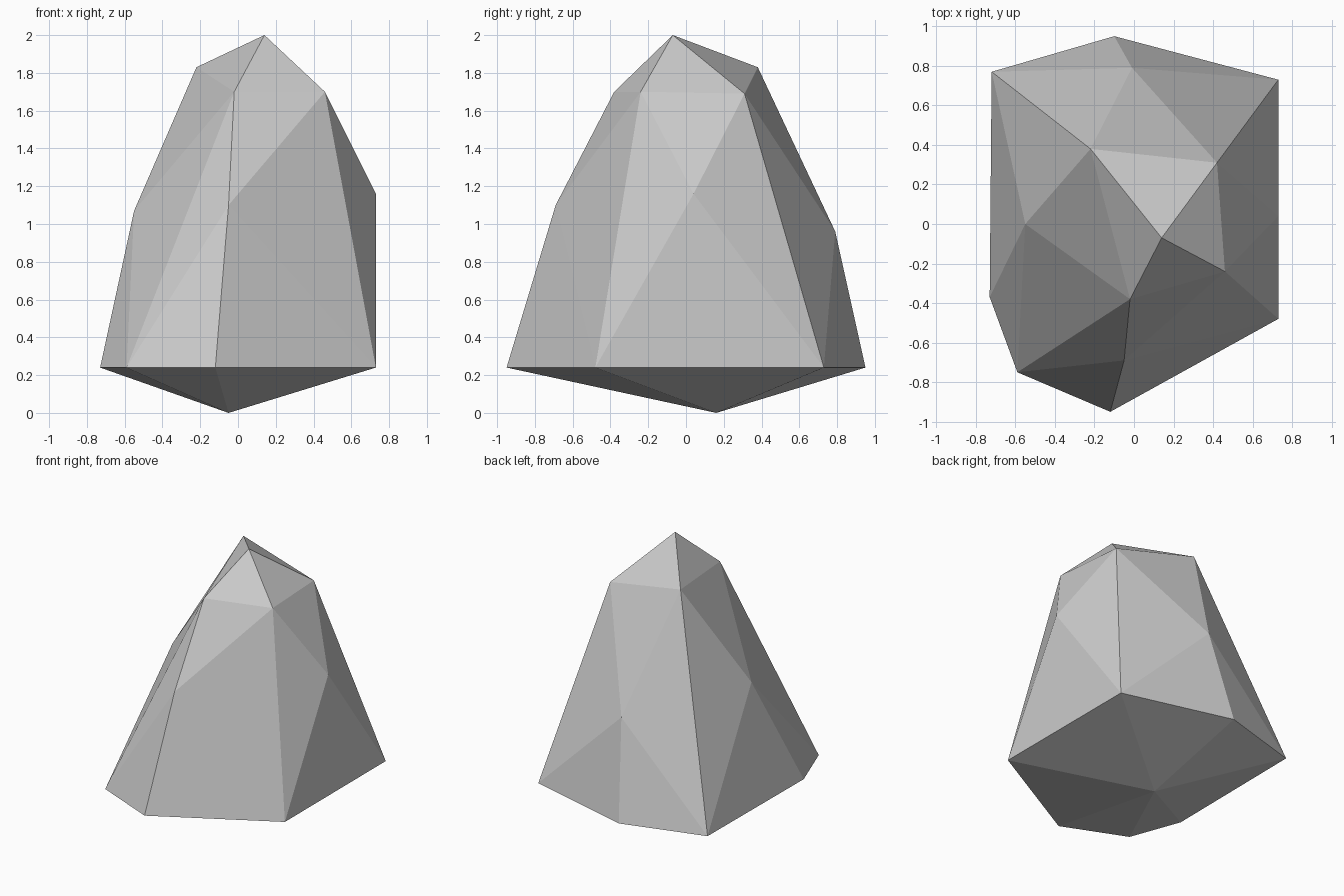
import bpy
import bmesh

default_cube = bpy.data.objects.get("Cube")
if default_cube:
    bpy.data.objects.remove(default_cube, do_unlink=True)


def make_material(name, colour):
    material = bpy.data.materials.new(name)
    material.use_nodes = True
    material.diffuse_color = colour
    material.node_tree.nodes["Principled BSDF"].inputs["Base Color"].default_value = colour
    return material


def add_faceted_rock(name, points, material):
    """Wrap the corner points in a flat-faced convex shell."""
    bm = bmesh.new()
    for point in points:
        bm.verts.new(point)
    bmesh.ops.convex_hull(bm, input=bm.verts[:])
    bmesh.ops.recalc_face_normals(bm, faces=bm.faces[:])
    mesh = bpy.data.meshes.new(name)
    bm.to_mesh(mesh)
    bm.free()
    mesh.materials.append(material)
    rock = bpy.data.objects.new(name, mesh)
    bpy.context.collection.objects.link(rock)
    return rock


# Wide rim near the ground, all at one height
rim_height = 0.24
rim_outline = [(-0.72, 0.77), (-0.73, -0.37), (-0.59, -0.75), (-0.12, -0.95),
               (0.73, -0.48), (0.73, 0.73), (-0.1, 0.95)]
rim = [(x, y, rim_height) for x, y in rim_outline]

# One bulging corner on each side: right, front, left, back
waist = [(-0.55, 0, 1.07), (-0.05, -0.69, 1.1), (0.73, 0.04, 1.16), (-0.01, 0.79, 0.96)]

# Shoulder corners below the peak
shoulder = [(-0.02, -0.38, 1.7), (0.46, -0.24, 1.7), (0.42, 0.31, 1.69), (-0.22, 0.38, 1.83)]

# Peak and the buried point underneath
peak = (0.14, -0.07, 2)
foot = (-0.05, 0.16, 0)

stone = make_material("stone grey", (0.6, 0.6, 0.6, 1))
add_faceted_rock("rock", rim + waist + shoulder + [peak, foot], stone)
